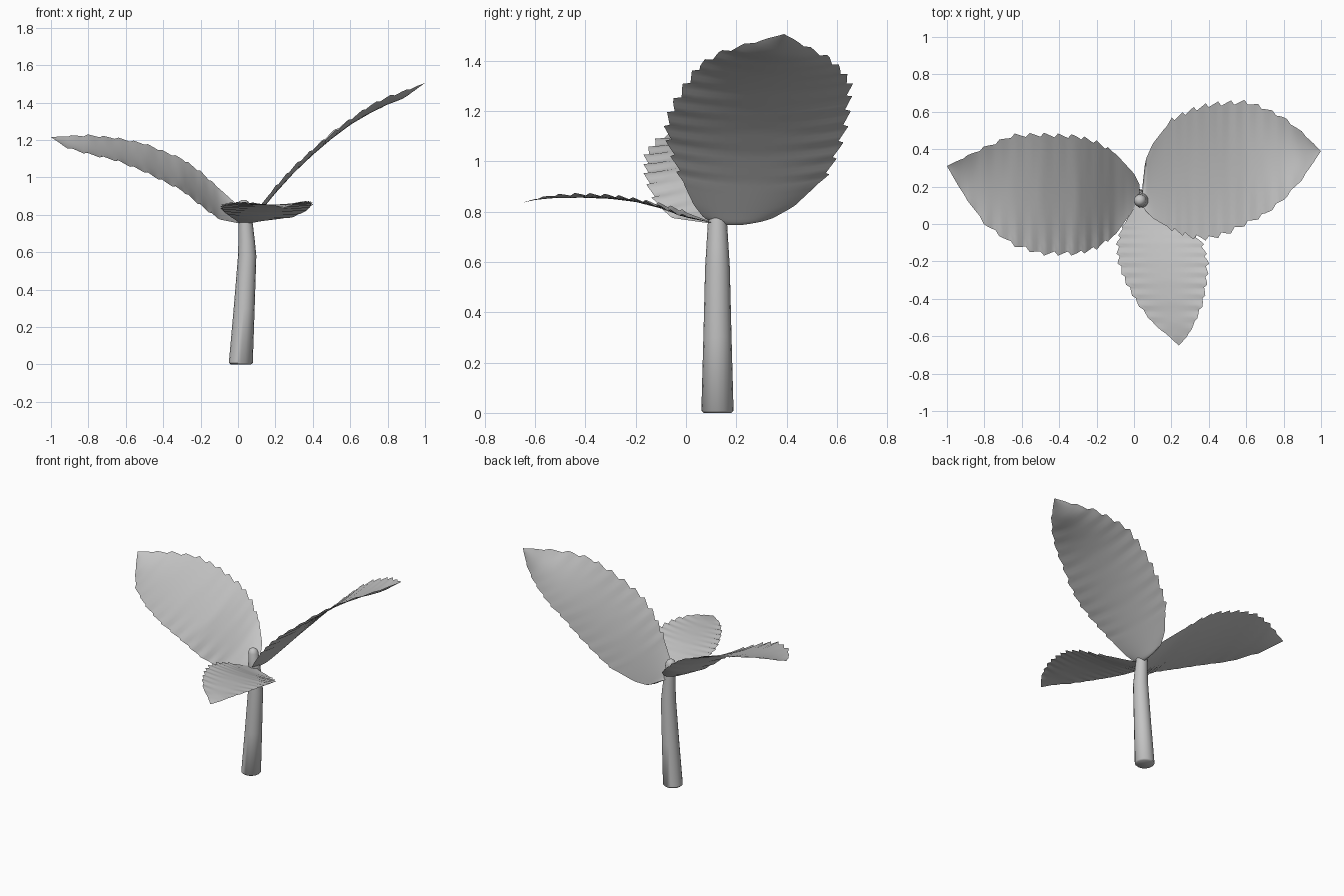
import bpy, bmesh, math
from mathutils import Vector

grey = bpy.data.materials.new("soft_grey")
grey.diffuse_color = (0.55, 0.55, 0.55, 1)


def finish(name, bm):
    bmesh.ops.recalc_face_normals(bm, faces=bm.faces)
    me = bpy.data.meshes.new(name)
    bm.to_mesh(me)
    bm.free()
    me.materials.append(grey)
    ob = bpy.data.objects.new(name, me)
    bpy.context.collection.objects.link(ob)
    bpy.context.view_layer.objects.active = ob
    ob.select_set(True)
    bpy.ops.object.shade_smooth_by_angle(angle=math.radians(50))
    ob.select_set(False)
    return ob


def sample(rows, s):
    """Interpolate a row (station, low edge, high edge, low z, high z)."""
    for a, b in zip(rows, rows[1:]):
        lo, hi = sorted((a[0], b[0]))
        if lo - 1e-6 <= s <= hi + 1e-6:
            k = (s - a[0]) / (b[0] - a[0])
            return [p + (q - p) * k for p, q in zip(a, b)]
    return list(rows[-1])


def leaf(name, rows, along, sag, teeth=15, across=12):
    """Serrated blade lofted from edge stations along x or y."""
    bm = bmesh.new()
    n = teeth * 4
    grid = []
    for i in range(n + 1):
        u = i / n
        s = rows[0][0] + (rows[-1][0] - rows[0][0]) * u ** 1.3
        _, lo, hi, zlo, zhi = sample(rows, s)
        phase = (i % 4) / 3
        tooth = phase if 0.2 < u < 0.97 else 0.5
        line = []
        for j in range(across + 1):
            v = 2 * j / across - 1
            # the outer part of each rib carries the tooth
            w = v * (1 + 0.07 * (tooth - 0.6) * v * v)
            c = (lo + hi) / 2 + w * (hi - lo) / 2
            fade = min(1, (hi - lo) / 0.3)
            z = (zlo + zhi) / 2 + v * (zhi - zlo) / 2
            z += fade * (-sag * (1 - v * v) + 0.010 * (tooth - 0.5) * v * v)
            line.append(bm.verts.new((s, c, z) if along == 'x' else (c, s, z)))
        grid.append(line)
    for a, b in zip(grid, grid[1:]):
        for j in range(across):
            bm.faces.new((a[j], a[j + 1], b[j + 1], b[j]))
    bmesh.ops.remove_doubles(bm, verts=bm.verts, dist=0.0005)
    bm.normal_update()
    ob = finish(name, bm)
    # upper side faces outward
    if sum(p.normal.z for p in ob.data.polygons) < 0:
        ob.data.flip_normals()
    return ob


# Stem: tapered bent tube with a rounded top
bm = bmesh.new()
sides = 16
rings = []
for z, x, r in [(0.0, 0.015, 0.055), (0.008, 0.015, 0.064), (0.3, 0.033, 0.056),
                (0.58, 0.049, 0.049), (0.66, 0.046, 0.044), (0.76, 0.040, 0.038),
                (0.85, 0.032, 0.033), (0.87, 0.031, 0.025), (0.88, 0.031, 0.010)]:
    rings.append([bm.verts.new((x + r * math.cos(2 * math.pi * k / sides),
                                0.125 + r * math.sin(2 * math.pi * k / sides), z))
                  for k in range(sides)])
for a, b in zip(rings, rings[1:]):
    for k in range(sides):
        m = (k + 1) % sides
        bm.faces.new((a[k], a[m], b[m], b[k]))
bm.faces.new(rings[0][::-1])
bm.faces.new(rings[-1])
finish("stem", bm)

# Left leaf: rises gently, back edge higher than the front edge
leaf("left_leaf", [
    (0.03, 0.11, 0.21, 0.755, 0.80), (0.0, 0.08, 0.27, 0.755, 0.85),
    (-0.1, -0.06, 0.38, 0.775, 0.94), (-0.2, -0.13, 0.44, 0.85, 1.03),
    (-0.3, -0.16, 0.47, 0.93, 1.10), (-0.5, -0.16, 0.48, 1.03, 1.18),
    (-0.65, -0.11, 0.475, 1.09, 1.21), (-0.8, 0.0, 0.41, 1.125, 1.225),
    (-0.92, 0.17, 0.35, 1.16, 1.22), (-1.0, 0.31, 0.31, 1.215, 1.215)], 'x', 0.02)

# Right leaf: large and steep
leaf("right_leaf", [
    (0.045, 0.10, 0.20, 0.76, 0.755), (0.06, 0.07, 0.34, 0.775, 0.77),
    (0.1, 0.03, 0.43, 0.825, 0.82), (0.2, -0.03, 0.56, 0.95, 0.94),
    (0.3, -0.07, 0.61, 1.06, 1.05), (0.4, -0.08, 0.64, 1.15, 1.15),
    (0.5, -0.05, 0.65, 1.23, 1.24), (0.6, 0.0, 0.655, 1.31, 1.31),
    (0.7, 0.05, 0.62, 1.38, 1.36), (0.8, 0.13, 0.57, 1.43, 1.41),
    (0.9, 0.24, 0.49, 1.465, 1.45), (1.0, 0.39, 0.39, 1.505, 1.505)], 'x', 0.03)

# Front leaf: small and almost level
leaf("front_leaf", [
    (0.11, 0.01, 0.07, 0.755, 0.755), (0.07, -0.01, 0.12, 0.77, 0.765),
    (0.03, -0.035, 0.20, 0.785, 0.775), (-0.03, -0.07, 0.30, 0.81, 0.79),
    (-0.1, -0.09, 0.365, 0.83, 0.82), (-0.2, -0.085, 0.395, 0.85, 0.85),
    (-0.3, -0.05, 0.39, 0.86, 0.865), (-0.42, 0.015, 0.37, 0.865, 0.87),
    (-0.53, 0.10, 0.325, 0.86, 0.865), (-0.6, 0.185, 0.285, 0.85, 0.85),
    (-0.65, 0.24, 0.24, 0.835, 0.835)], 'y', 0.012)
